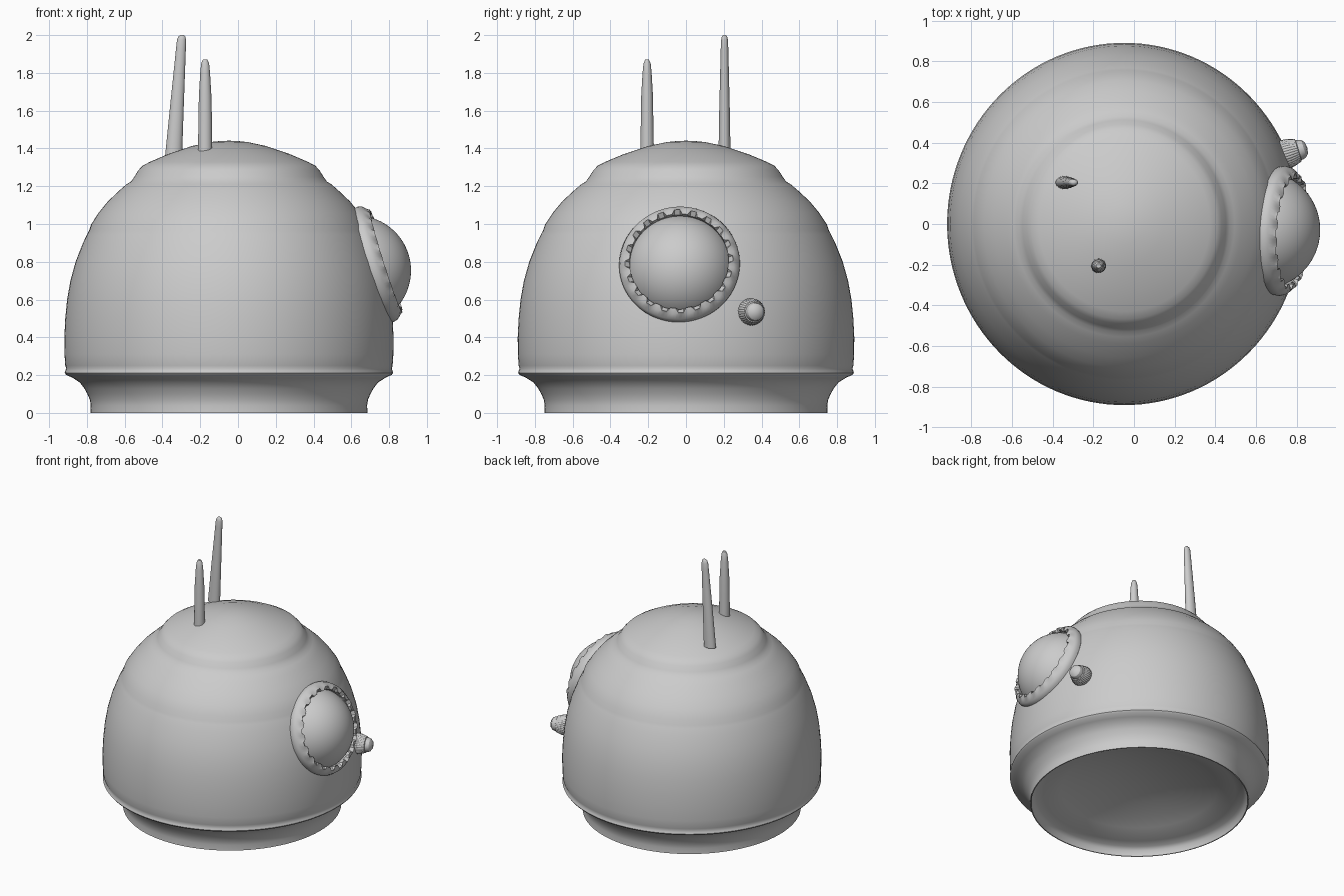
import bpy, bmesh, math
from mathutils import Vector, Matrix

cube = bpy.data.objects.get("Cube")
if cube:
    bpy.data.objects.remove(cube, do_unlink=True)

grey = bpy.data.materials.new("plain grey")
grey.use_nodes = True
GREY = (0.6, 0.6, 0.6, 1)
grey.diffuse_color = GREY
grey.node_tree.nodes["Principled BSDF"].inputs["Base Color"].default_value = GREY


def finish(name, bm, matrix, angle=30):
    bmesh.ops.recalc_face_normals(bm, faces=bm.faces)
    bm.transform(matrix)
    mesh = bpy.data.meshes.new(name)
    bm.to_mesh(mesh)
    bm.free()
    mesh.materials.append(grey)
    obj = bpy.data.objects.new(name, mesh)
    bpy.context.collection.objects.link(obj)
    bpy.ops.object.select_all(action="DESELECT")
    obj.select_set(True)
    bpy.context.view_layer.objects.active = obj
    bpy.ops.object.shade_smooth_by_angle(angle=math.radians(angle))
    return obj


def aim(loc, direction):
    turn = Vector(direction).to_track_quat("Z", "Y").to_matrix().to_4x4()
    return Matrix.Translation(loc) @ turn


def lathe(name, profile, matrix, steps=96, closed=False, radius=lambda i, j: 1, angle=30):
    """Turn (radius, height) points around z; radius(i, j) can vary each ring."""
    bm = bmesh.new()
    rings = []
    for j, (r, z) in enumerate(profile):
        ring = []
        for i in range(steps):
            a = math.tau * i / steps
            k = r * radius(i, j)
            ring.append(bm.verts.new((k * math.cos(a), k * math.sin(a), z)))
        rings.append(ring)
    pairs = list(zip(rings, rings[1:]))
    if closed:
        pairs.append((rings[-1], rings[0]))
    for low, high in pairs:
        for i in range(steps):
            n = (i + 1) % steps
            bm.faces.new((low[i], low[n], high[n], high[i]))
    bmesh.ops.remove_doubles(bm, verts=bm.verts, dist=0.00001)
    return finish(name, bm, matrix, angle)


# Helmet: shallow hollow underside, neck lip, then the outer wall up to the crown
underside = [(0, .2), (.15, .193), (.3, .171), (.45, .135), (.54, .106), (.605, .08),
             (.66, .072), (.71, .058), (.735, .04), (.743, 0)]
outer = [(.75, 0), (.748, .04), (.753, .07), (.766, .1), (.783, .13),
         (.806, .16), (.845, .185), (.882, .202), (.889, .212), (.886, .222),
         (.881, .235), (.886, .25), (.89, .31),
         (.891, .4), (.886, .5), (.876, .6), (.858, .7), (.83, .8), (.79, .9),
         (.768, .945), (.757, .965), (.745, 1), (.705, 1.06), (.655, 1.12), (.59, 1.18),
         (.555, 1.21), (.53, 1.225), (.512, 1.25), (.49, 1.285), (.468, 1.308),
         (.43, 1.328), (.33, 1.37), (.2, 1.413), (.1, 1.434), (.04, 1.44), (0, 1.441)]
body = Matrix.Translation((-.048, 0, 0)) @ Matrix.Diagonal((.978, 1, 1, 1))
lathe("helmet_shell", underside + outer, body, 128, angle=50)

# Round side lens with its notched bezel
lens_frame = aim((.74, -.035, .79), (.953, -.05, .302))
a, h = .265, .17
R = (a * a + h * h) / (2 * h)
sweep = math.asin(a / R)
cap = [(R * math.sin(sweep * t / 16), h - R + R * math.cos(sweep * t / 16))
       for t in range(16, -1, -1)]
lathe("lens", cap, lens_frame, 80)


def notch(i, j):
    return 1.09 if j == 5 and i % 6 < 3 else 1


lathe("lens_bezel", [(.3, -.05), (.316, -.035), (.32, -.012), (.313, .012), (.292, .034),
                     (.262, .046), (.262, .026), (.262, -.03)],
      lens_frame, 120, closed=True, radius=notch)

# Ribbed knob beside the lens
knob_frame = aim((.75, .345, .535), (.956, .294, 0))
lathe("knob_grip", [(.068, -.04), (.072, 0), (.07, .02), (.064, .04), (.057, .06), (.046, .064)],
      knob_frame, 96, radius=lambda i, j: .97 if i % 3 == 0 else 1)
lathe("knob_cap", [(.05, .05), (.05, .072), (.044, .089), (.028, .102), (0, .107)],
      knob_frame, 32)


# Antennas: oval tapering rods, given as (centre x, half x, half y, z)
def antenna(name, y, sections):
    bm = bmesh.new()
    rings = []
    for x, rx, ry, z in sections:
        rings.append([bm.verts.new((x + rx * math.cos(math.tau * i / 24),
                                    ry * math.sin(math.tau * i / 24), z)) for i in range(24)])
    for low, high in zip(rings, rings[1:]):
        for i in range(24):
            n = (i + 1) % 24
            bm.faces.new((low[i], low[n], high[n], high[i]))
    bm.faces.new(rings[0])
    bm.faces.new(rings[-1])
    finish(name, bm, Matrix.Translation((0, y, 0)), 50)


antenna("tall_antenna", .204, [(-.341, .045, .032, 1.36), (-.325, .037, .028, 1.6),
                               (-.302, .026, .02, 1.93), (-.299, .024, .018, 1.975),
                               (-.297, .018, .014, 1.993), (-.297, .01, .008, 2)])
antenna("short_antenna", -.206, [(-.174, .037, .036, 1.385), (-.174, .036, .033, 1.55),
                                 (-.174, .033, .031, 1.68), (-.174, .026, .024, 1.8),
                                 (-.174, .021, .019, 1.85), (-.174, .012, .01, 1.87)])
